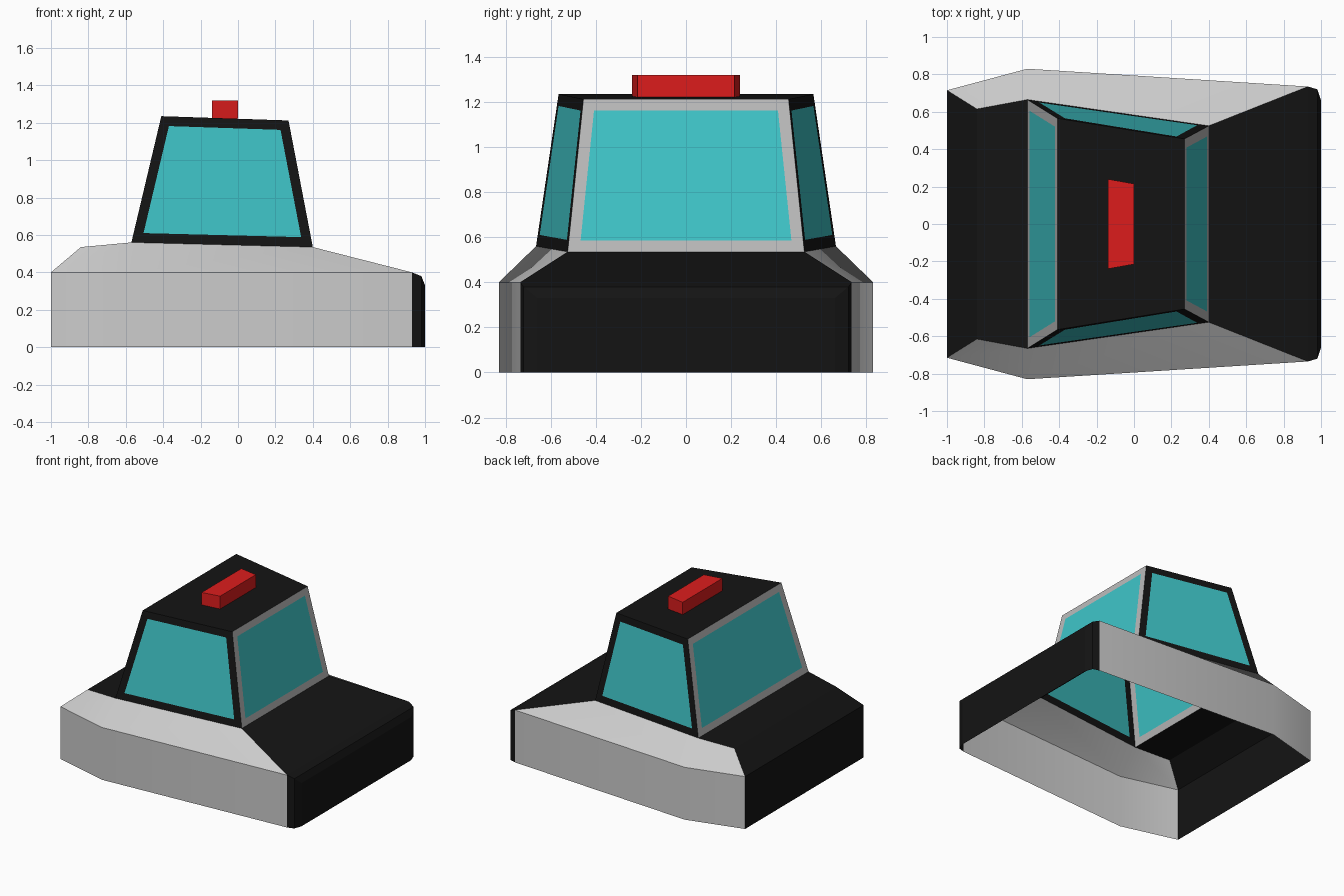
import bpy, bmesh
from mathutils import Vector

if "Cube" in bpy.data.objects:
    bpy.data.objects.remove(bpy.data.objects["Cube"])


def material(name, rgb):
    m = bpy.data.materials.new(name)
    m.diffuse_color = (*rgb, 1)
    m.use_nodes = True
    m.node_tree.nodes["Principled BSDF"].inputs["Base Color"].default_value = m.diffuse_color
    return m


BLACK = material("black_paint", (0.007, 0.007, 0.007))
GLASS = material("teal_glass", (0.05, 0.56, 0.58))
RED = material("red_light", (0.72, 0.012, 0.012))
GREY = material("grey_trim", (0.5, 0.5, 0.5))


def mirror(points):
    return [(x, -y, z) for x, y, z in points]


def new_object(name, bm, mats=(), smooth=False):
    me = bpy.data.meshes.new(name)
    bm.to_mesh(me)
    bm.free()
    for m in mats:
        me.materials.append(m)
    ob = bpy.data.objects.new(name, me)
    bpy.context.collection.objects.link(ob)
    if smooth:
        bpy.ops.object.select_all(action='DESELECT')
        ob.select_set(True)
        bpy.context.view_layer.objects.active = ob
        bpy.ops.object.shade_smooth_by_angle(angle=0.52)
    return ob


def shell(polys, centre=(0, 0, 0.3)):
    """Open surface made of polygons, all facing away from the centre."""
    bm = bmesh.new()
    for poly in polys:
        bm.faces.new([bm.verts.new(p) for p in poly])
    bmesh.ops.remove_doubles(bm, verts=bm.verts, dist=1e-4)
    bm.normal_update()
    for f in bm.faces:
        if f.normal.dot(f.calc_center_median() - Vector(centre)) < 0:
            f.normal_flip()
    bm.normal_update()
    return bm


def strip(profile):
    """Panels running from +y to -y between neighbouring profile points."""
    return [[a, b, *mirror([b, a])] for a, b in zip(profile, profile[1:])]


# Shared corner points on the +y side
rear_low, rear_mid = (-1, 0.715, 0), (-1, 0.715, 0.4)
hip_low, hip_mid = (-0.57, 0.83, 0), (-0.57, 0.83, 0.4)
nose_low, nose_mid = (0.93, 0.735, 0), (0.93, 0.735, 0.4)
deck = (-0.84, 0.615, 0.535)
cab_rear, cab_front = (-0.57, 0.665, 0.56), (0.4, 0.525, 0.535)
roof_rear, roof_front = (-0.41, 0.565, 1.235), (0.27, 0.455, 1.212)
bump_a, bump_b = (0.98, 0.72, 0.38), (1, 0.66, 0.33)
bump_a_low, bump_b_low = (0.98, 0.72, 0), (1, 0.66, 0)

# Grey body sides with sloping shoulders
side = [[rear_low, hip_low, hip_mid, rear_mid],
        [hip_low, nose_low, nose_mid, hip_mid],
        [rear_mid, hip_mid, cab_rear, deck],
        [hip_mid, nose_mid, cab_front, cab_rear]]
new_object("body_sides", shell(side + [mirror(p) for p in side]), smooth=True)

# Black tail panel and rear deck
new_object("rear_deck", shell(strip([rear_low, rear_mid, deck, cab_rear])), [BLACK])

# Black hood and bumper with rounded corners
corner = [[nose_low, bump_a_low, bump_a, nose_mid],
          [bump_a_low, bump_b_low, bump_b, bump_a]]
hood = strip([bump_b_low, bump_b, bump_a, nose_mid, cab_front])
new_object("hood_and_bumper", shell(hood + corner + [mirror(p) for p in corner]), [BLACK])

# Cabin: black roof and side frames, grey end frames, inset glass
wall = [cab_rear, cab_front, roof_front, roof_rear]
bm = shell([wall, mirror(wall)] + strip([cab_rear, roof_rear, roof_front, cab_front]),
           centre=(0, 0, 0.8))
walls = [f for f in bm.faces if f.normal.z < 0.9]
for f in walls:
    f.material_index = 1 if abs(f.normal.x) > 0.7 else 0
bmesh.ops.inset_individual(bm, faces=walls, thickness=0.052, use_even_offset=True)
for f in walls:
    f.material_index = 2
new_object("cabin", bm, [BLACK, GREY, GLASS])

# Tapered roof light bar
bm = bmesh.new()
bmesh.ops.create_cube(bm, size=1)
for v in bm.verts:
    back = v.co.x < 0
    v.co = (-0.14 if back else 0,
            (0.24 if back else 0.215) * (1 if v.co.y > 0 else -1),
            1.32 if v.co.z > 0 else 1.222)
new_object("roof_light", bm, [RED])
